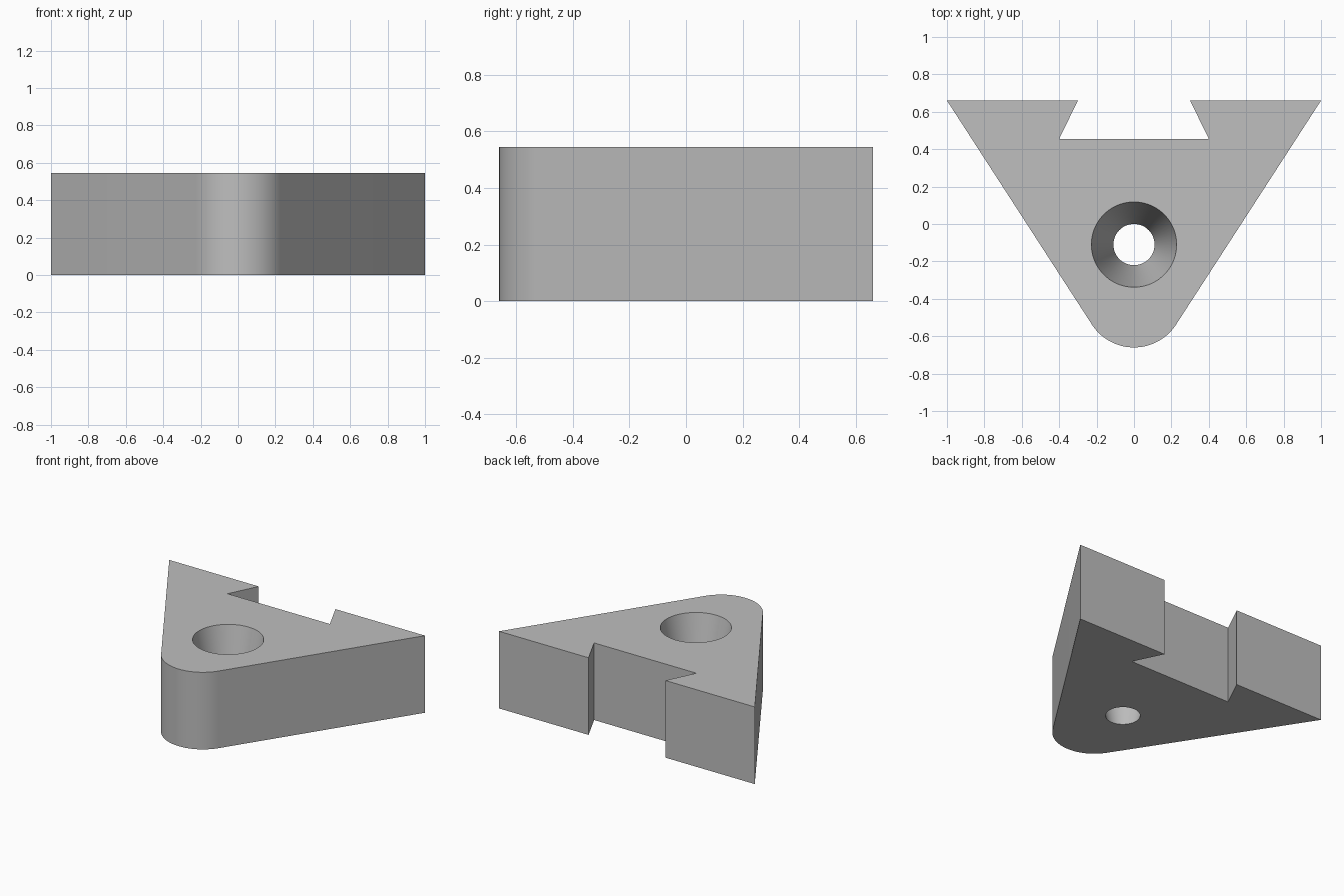
import bpy, bmesh, math

cube = bpy.data.objects.get("Cube")
if cube:
    bpy.data.objects.remove(cube, do_unlink=True)

HEIGHT = 0.545
BACK_Y = 0.66
NOSE_R = 0.268
NOSE_Y = NOSE_R - BACK_Y
HOLE_Y = -0.11
HOLE_TOP, HOLE_BOTTOM = 0.228, 0.11

# Flat grey material
grey = bpy.data.materials.new("plain grey")
grey.use_nodes = True
colour = (0.52, 0.52, 0.52, 1)
grey.diffuse_color = colour
grey.node_tree.nodes["Principled BSDF"].inputs["Base Color"].default_value = colour


def circle(radius, cy, start, end, steps):
    """Points along an arc centred on x = 0."""
    return [(radius * math.cos(start + (end - start) * i / steps),
             cy + radius * math.sin(start + (end - start) * i / steps))
            for i in range(steps + 1)]


# Rounded nose, running between the points where the straight sides touch it
dx, dy = 1.0, BACK_Y - NOSE_Y
tangent = math.atan2(dy, dx) - math.acos(NOSE_R / math.hypot(dx, dy))
nose = circle(NOSE_R, NOSE_Y, math.pi - tangent, 2 * math.pi + tangent, 36)

# Back edge with the dovetail slot
right_half = [(1, BACK_Y), (0.3, BACK_Y), (0.4, 0.455)]
left_half = [(-x, y) for x, y in reversed(right_half)]
outline = nose + right_half + left_half

# Body: outer wall, tapered hole wall and the two caps
bm = bmesh.new()


def wall(low, high):
    """Quads between two matching loops; returns the low and high edges."""
    a = [bm.verts.new((x, y, 0)) for x, y in low]
    b = [bm.verts.new((x, y, HEIGHT)) for x, y in high]
    n = len(a)
    for i in range(n):
        j = (i + 1) % n
        bm.faces.new((a[i], a[j], b[j], b[i]))
    return [[bm.edges.get((ring[i], ring[(i + 1) % n])) for i in range(n)]
            for ring in (a, b)]


full = 2 * math.pi
outer = wall(outline, outline)
inner = wall(circle(HOLE_BOTTOM, HOLE_Y, 0, full, 72)[:-1],
             circle(HOLE_TOP, HOLE_Y, 0, full, 72)[:-1])
for outer_ring, hole_ring in zip(outer, inner):
    bmesh.ops.triangle_fill(bm, edges=outer_ring + hole_ring, use_beauty=True)
bmesh.ops.recalc_face_normals(bm, faces=bm.faces[:])

mesh = bpy.data.meshes.new("dovetail_block")
bm.to_mesh(mesh)
bm.free()
mesh.materials.append(grey)
block = bpy.data.objects.new("dovetail_block", mesh)
bpy.context.collection.objects.link(block)

# Smooth nose and hole, keeping the corners sharp
bpy.ops.object.select_all(action="DESELECT")
block.select_set(True)
bpy.context.view_layer.objects.active = block
bpy.ops.object.shade_smooth_by_angle(angle=math.radians(30))
